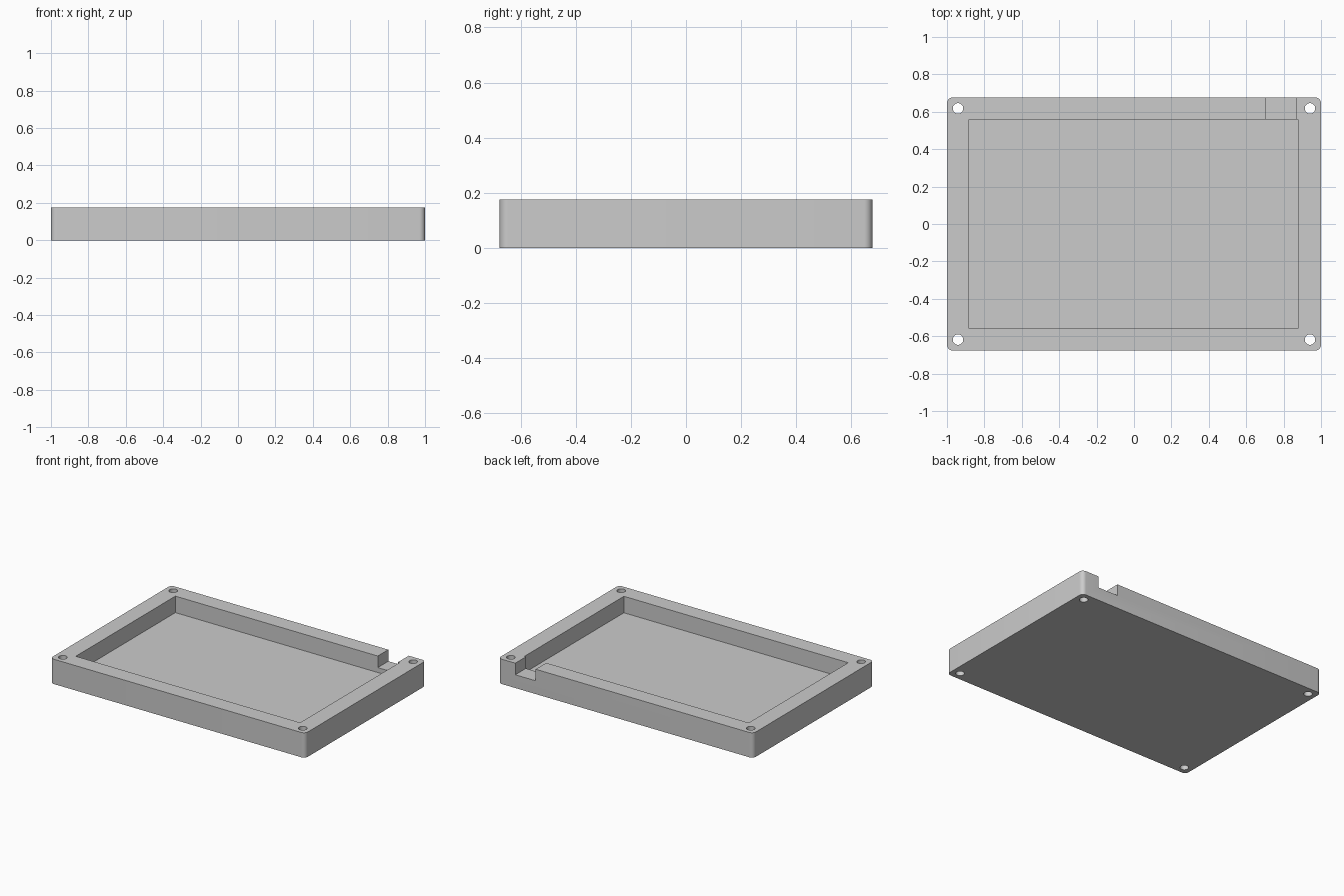
import bpy
import bmesh

old = bpy.data.objects.get("Cube")
if old:
    bpy.data.objects.remove(old, do_unlink=True)

HALF_X, HALF_Y, HEIGHT = 1.0, 0.676, 0.176
FLOOR_Z, NOTCH_Z = 0.059, 0.094
CORNER_R, HOLE_R = 0.03, 0.028

grey = bpy.data.materials.new("plain grey")
grey.use_nodes = True
colour = (0.6, 0.6, 0.6, 1)
grey.diffuse_color = colour
grey.node_tree.nodes["Principled BSDF"].inputs["Base Color"].default_value = colour


def make_box(name, low, high, corner=0):
    """Box between two corners, with optional rounded vertical edges."""
    bm = bmesh.new()
    bmesh.ops.create_cube(bm, size=1)
    for v in bm.verts:
        v.co = [h if c > 0 else l for c, l, h in zip(v.co, low, high)]
    if corner:
        upright = [e for e in bm.edges
                   if abs(e.verts[0].co.z - e.verts[1].co.z) > 0.01]
        bmesh.ops.bevel(bm, geom=upright, offset=corner, segments=8,
                        profile=0.5, affect='EDGES')
    mesh = bpy.data.meshes.new(name)
    bm.to_mesh(mesh)
    bm.free()
    mesh.materials.append(grey)
    obj = bpy.data.objects.new(name, mesh)
    bpy.context.collection.objects.link(obj)
    return obj


def cut(body, cutter):
    """Subtract the cutter from the body, then discard it."""
    cutter.hide_render = True
    mod = body.modifiers.new("cut", 'BOOLEAN')
    mod.operation = 'DIFFERENCE'
    mod.solver = 'EXACT'
    mod.object = cutter
    bpy.context.view_layer.objects.active = body
    bpy.ops.object.modifier_apply(modifier=mod.name)
    bpy.data.objects.remove(cutter, do_unlink=True)


# Rounded slab
tray = make_box("tray", (-HALF_X, -HALF_Y, 0), (HALF_X, HALF_Y, HEIGHT), CORNER_R)

# Sunken rectangular pocket
cut(tray, make_box("pocket_cutter", (-0.882, -0.558, FLOOR_Z), (0.878, 0.558, 0.3)))

# Cable notch through the back wall
cut(tray, make_box("notch_cutter", (0.706, 0.5, NOTCH_Z), (0.866, 0.8, 0.3)))

# Screw holes through the corners
for sx in (-1, 1):
    for sy in (-1, 1):
        bpy.ops.mesh.primitive_cylinder_add(
            vertices=48, radius=HOLE_R, depth=1, location=(sx * 0.941, sy * 0.618, 0))
        hole = bpy.context.object
        hole.name = "hole_cutter"
        hole.data.materials.append(grey)
        cut(tray, hole)

# Smooth the rounded corners and holes, keep the other edges sharp
bpy.ops.object.select_all(action='DESELECT')
tray.select_set(True)
bpy.context.view_layer.objects.active = tray
bpy.ops.object.shade_smooth_by_angle(angle=0.52)
